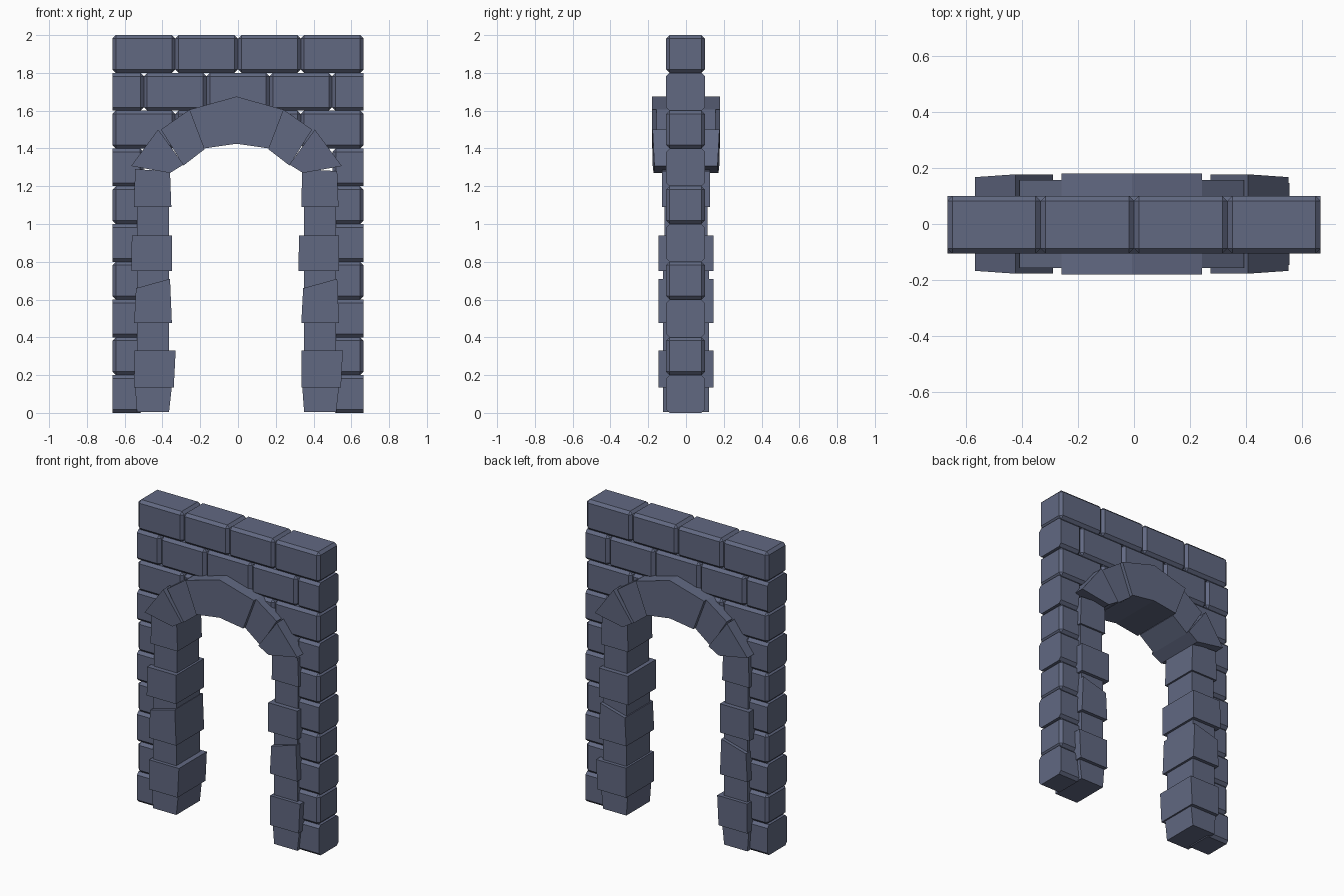
import bpy
import bmesh

cube = bpy.data.objects.get("Cube")
if cube:
    bpy.data.objects.remove(cube, do_unlink=True)

stone = bpy.data.materials.new("slate_blue_stone")
stone.use_nodes = True
COLOUR = (0.12, 0.14, 0.222, 1)
stone.diffuse_color = COLOUR
bsdf = stone.node_tree.nodes["Principled BSDF"]
bsdf.inputs["Base Color"].default_value = COLOUR
bsdf.inputs["Roughness"].default_value = 0.9

HALF_W = 0.665
Y_FRONT, Y_BACK = -0.105, 0.1
ROW = 0.2
CHAMFER = 0.018


def finish(name, bm):
    bmesh.ops.recalc_face_normals(bm, faces=bm.faces)
    mesh = bpy.data.meshes.new(name)
    bm.to_mesh(mesh)
    bm.free()
    mesh.materials.append(stone)
    obj = bpy.data.objects.new(name, mesh)
    bpy.context.collection.objects.link(obj)
    return obj


def prism(bm, outline, depths):
    """Extrude an (x, z) outline along y, with a half depth for each point."""
    front = [bm.verts.new((x, -d, z)) for (x, z), d in zip(outline, depths)]
    back = [bm.verts.new((x, d, z)) for (x, z), d in zip(outline, depths)]
    bm.faces.new(front)
    bm.faces.new(back[::-1])
    n = len(outline)
    for i in range(n):
        j = (i + 1) % n
        bm.faces.new((front[i], back[i], back[j], front[j]))


def brick(name, x0, x1, z0, z1, flat_x=None):
    """Chamfered brick; the end at flat_x is left as a clean cut."""
    bm = bmesh.new()
    y = (Y_BACK - Y_FRONT) / 2
    prism(bm, [(x0, z0), (x1, z0), (x1, z1), (x0, z1)], [y] * 4)
    bmesh.ops.translate(bm, verts=bm.verts, vec=(0, (Y_FRONT + Y_BACK) / 2, 0))
    bmesh.ops.recalc_face_normals(bm, faces=bm.faces)
    edges = [e for e in bm.edges if flat_x is None
             or any(abs(v.co.x - flat_x) > 0.001 for v in e.verts)]
    bmesh.ops.bevel(bm, geom=edges, offset=CHAMFER, segments=1,
                    affect='EDGES', profile=0.5)
    finish(name, bm)


# Side bricks up to the spring of the arch
inner = 0.5
for row in range(7):
    z = row * ROW
    for side, sign in (("left", 1), ("right", -1)):
        ends = sorted((sign * inner, sign * HALF_W))
        cut = sign * HALF_W if row % 2 == 0 else None
        brick(f"{side}_side_brick_{row}", *ends, z, z + ROW, cut)

# Running-bond courses over the opening
full = HALF_W / 2
for i in range(4):
    x = -HALF_W + i * full
    over_opening = i in (1, 2)
    brick(f"lower_course_brick_{i}", x, x + full,
          7 * ROW + (0.04 if over_opening else 0), 8 * ROW)
    brick(f"top_course_brick_{i}", x, x + full, 9 * ROW, 10 * ROW)
joints = [-HALF_W, -1.5 * full, -0.5 * full, 0.5 * full, 1.5 * full, HALF_W]
for i, (a, b) in enumerate(zip(joints, joints[1:])):
    cut = {0: -HALF_W, 4: HALF_W}.get(i)
    brick(f"middle_course_brick_{i}", a, b, 8 * ROW, 9 * ROW, cut)

# Jamb stones: outline (bottom left, bottom right, top right, top left), half depth
THIN, THICK = 0.123, 0.146
jamb = [
    ([(-0.535, 0.005), (-0.365, 0.005), (-0.35, 0.14), (-0.545, 0.14)], THIN),
    ([(-0.55, 0.135), (-0.34, 0.135), (-0.33, 0.33), (-0.548, 0.33)], THICK),
    ([(-0.535, 0.32), (-0.365, 0.32), (-0.365, 0.49), (-0.535, 0.49)], THIN),
    ([(-0.55, 0.475), (-0.35, 0.475), (-0.36, 0.71), (-0.54, 0.66)], THICK),
    ([(-0.535, 0.65), (-0.365, 0.65), (-0.365, 0.76), (-0.535, 0.76)], THIN),
    ([(-0.565, 0.75), (-0.35, 0.75), (-0.35, 0.94), (-0.562, 0.94)], THICK),
    ([(-0.535, 0.93), (-0.365, 0.93), (-0.365, 1.1), (-0.535, 1.1)], THIN - 0.008),
    ([(-0.55, 1.09), (-0.353, 1.09), (-0.36, 1.28), (-0.545, 1.29)], THIN + 0.004),
]
for name, shift in (("right_jamb", 0), ("left_jamb", 0.885)):
    bm = bmesh.new()
    for outline, depth in jamb:
        prism(bm, [(x + shift, z) for x, z in outline], [depth] * 4)
    finish(name, bm)

# Arch stones, mirrored about the arch centre
CENTRE = -0.008
haunch = [(-0.25, 1.605), (-0.4, 1.5), (-0.28, 1.31), (-0.17, 1.395)]
springer = [(-0.415, 1.5), (-0.558, 1.307), (-0.352, 1.27), (-0.28, 1.315)]
for side, sign in (("left", 1), ("right", -1)):
    for part, outline, depths in (("haunch", haunch, [0.157] * 4),
                                  ("springer", springer, [0.177, 0.167, 0.172, 0.177])):
        bm = bmesh.new()
        prism(bm, [(CENTRE - sign * x, z) for x, z in outline], depths)
        finish(f"{side}_arch_{part}", bm)

# Keystone
bm = bmesh.new()
half = [(0, 1.675), (-0.25, 1.605), (-0.172, 1.4), (0, 1.425)]
outline = half + [(-x, z) for x, z in half[2:0:-1]]
prism(bm, [(CENTRE + x, z) for x, z in outline], [0.18] * 6)
finish("arch_keystone", bm)
